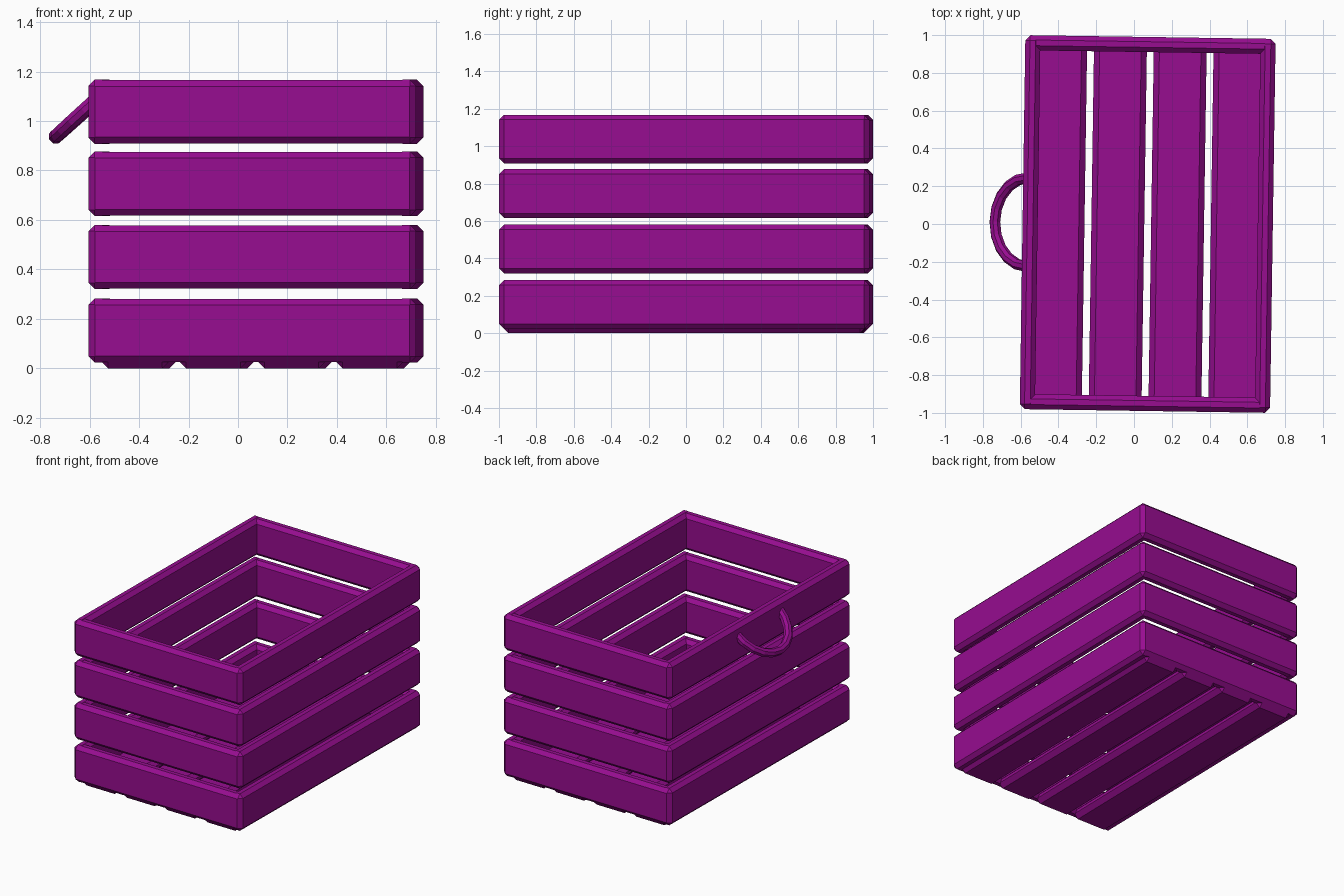
import bpy, bmesh, math
from mathutils import Matrix, Vector

if "Cube" in bpy.data.objects:
    bpy.data.objects.remove(bpy.data.objects["Cube"])

# one purple paint for the whole crate
purple = bpy.data.materials.new("purple paint")
purple.diffuse_color = (0.31, 0.004, 0.28, 1)
purple.use_nodes = True
purple.node_tree.nodes["Principled BSDF"].inputs["Base Color"].default_value = purple.diffuse_color

# the whole crate sits slightly twisted and off centre
PLACE = Matrix.Translation((0.0725, 0, 0)) @ Matrix.Rotation(-0.015, 4, 'Z')
HW, HL, T = 0.6625, 0.99, 0.08      # half width, half length, plank thickness


def finish(name, bm):
    bm.transform(PLACE)
    bmesh.ops.recalc_face_normals(bm, faces=bm.faces)
    me = bpy.data.meshes.new(name)
    bm.to_mesh(me)
    bm.free()
    me.materials.append(purple)
    ob = bpy.data.objects.new(name, me)
    bpy.context.collection.objects.link(ob)


def plank(name, lo, hi, bevel=0.025):
    lo, hi = Vector(lo), Vector(hi)
    bm = bmesh.new()
    bmesh.ops.create_cube(bm, size=1)
    for v in bm.verts:
        v.co = (lo + hi) / 2 + Vector(a * b for a, b in zip(v.co, hi - lo))
    bmesh.ops.bevel(bm, geom=bm.edges[:], offset=bevel, segments=1,
                    profile=0.5, affect='EDGES')
    finish(name, bm)


# four rows of wall planks
rows = [(0.023, 0.283), (0.32, 0.58), (0.615, 0.877), (0.908, 1.167)]
for i, (z0, z1) in enumerate(rows, 1):
    for side, s in (("left", -1), ("right", 1)):
        xs = sorted((s * HW, s * (HW - T)))
        plank(f"{side}_plank_{i}", (xs[0], -HL + 0.002, z0), (xs[1], HL - 0.002, z1))
    for side, s in (("front", -1), ("back", 1)):
        ys = sorted((s * HL, s * (HL - T)))
        plank(f"{side}_plank_{i}", (-HW + 0.002, ys[0], z0 + 0.002),
              (HW - 0.002, ys[1], z1 - 0.002))

# floor slats
for i in range(4):
    x = (i - 1.5) * 0.3165
    plank(f"floor_slat_{i + 1}", (x - 0.14, -0.97, 0), (x + 0.14, 0.97, 0.08), 0.03)

# drooping half-ring handle on the left wall
bm = bmesh.new()
centre = Vector((-0.635, 0, 1.095))
out = Vector((-0.74, 0, -0.67)).normalized()
normal = out.cross(Vector((0, 1, 0)))
SEG, SIDES, R, r = 10, 8, 0.235, 0.03
rings = []
for i in range(SEG + 1):
    a = math.pi * i / SEG
    radial = Vector((0, 1, 0)) * math.cos(a) + out * math.sin(a)
    ring = []
    for k in range(SIDES):
        b = 2 * math.pi * (k + 0.5) / SIDES
        ring.append(bm.verts.new(centre + radial * (R + r * math.cos(b))
                                 + normal * r * math.sin(b)))
    rings.append(ring)
for p, q in zip(rings, rings[1:]):
    for k in range(SIDES):
        n = (k + 1) % SIDES
        bm.faces.new((p[k], p[n], q[n], q[k]))
bm.faces.new(rings[0])
bm.faces.new(rings[-1])
finish("handle", bm)
